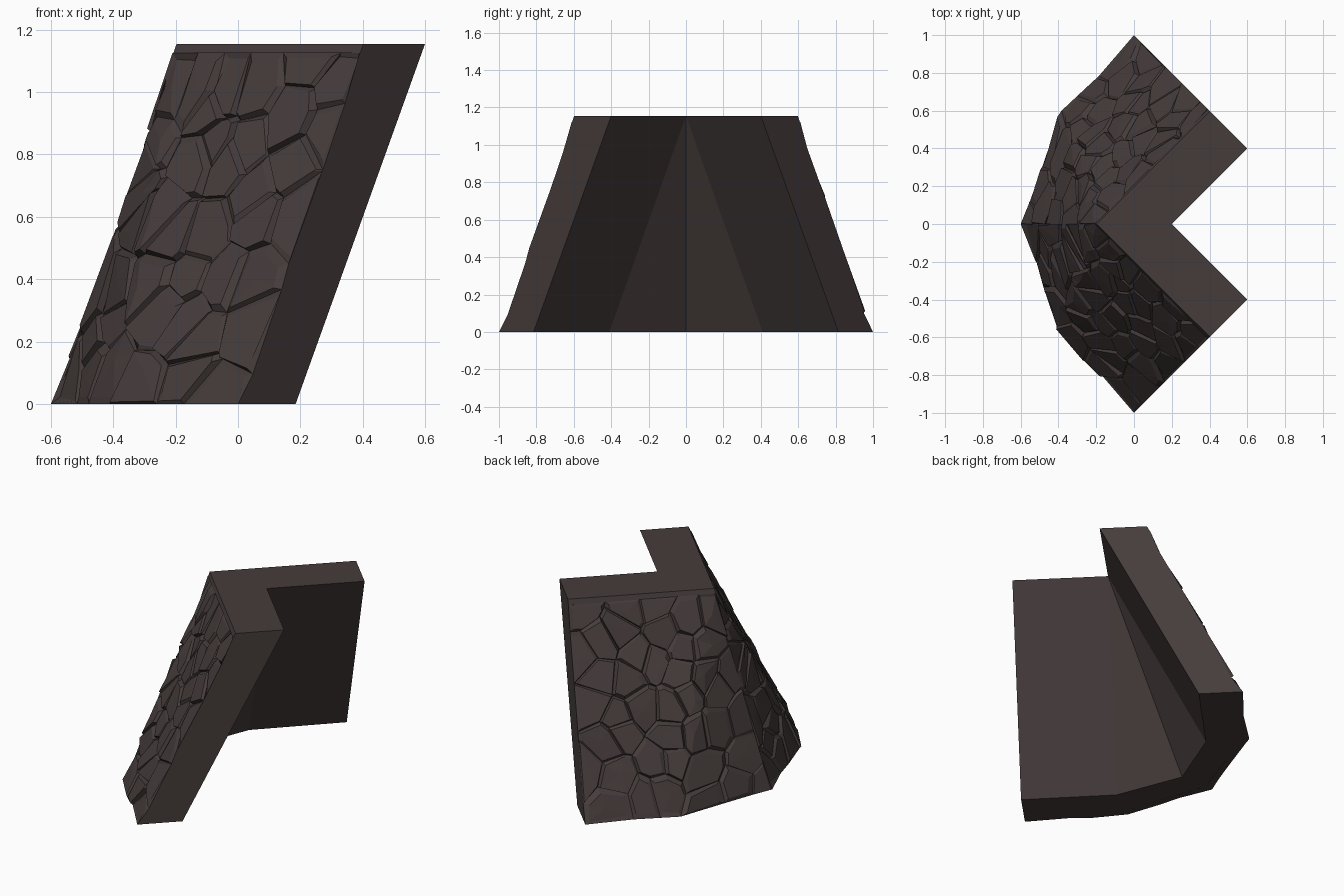
import bpy, bmesh, math, random
from mathutils import Vector

if "Cube" in bpy.data.objects:
    bpy.data.objects.remove(bpy.data.objects["Cube"])

H, R2 = 1.155, math.sqrt(2)
RECESS, U_END, BAND = 0.055, 1 / R2, 0.03

mat = bpy.data.materials.new("dark_stone")
mat.diffuse_color = (0.06, 0.045, 0.044, 1)
mat.use_nodes = True
mat.node_tree.nodes["Principled BSDF"].inputs["Base Color"].default_value = mat.diffuse_color


def finish(bm, name, recalc=True):
    bmesh.ops.remove_doubles(bm, verts=bm.verts, dist=1e-4)
    if recalc:
        bmesh.ops.recalc_face_normals(bm, faces=bm.faces)
    me = bpy.data.meshes.new(name)
    bm.to_mesh(me)
    bm.free()
    me.materials.append(mat)
    ob = bpy.data.objects.new(name, me)
    bpy.context.collection.objects.link(ob)
    return ob


# Sloped L-shaped wall core, outer side recessed behind the stone facing
def build_core():
    bm = bmesh.new()
    r = RECESS / R2
    half = {
        "to": (-0.2 + RECESS, 0, H), "te": (0.4 + r, 0.6 - r, H),
        "ti": (0.2, 0, H), "tj": (0.6, 0.4, H),
        "bo": (-0.6 + RECESS, 0, 0), "bm": (-0.4 + r, 0.6 - r, 0),
        "be": (r, 1 - r, 0),
        "bi": (-0.37, 0, 0), "bk": (-0.21, 0.41, 0), "bj": (0.185, 0.815, 0)}
    faces = ["to te tj ti", "to bo bm", "to bm be te", "te be bj tj",
             "ti tj bj bk", "ti bk bi", "bo bi bk bm", "bm bk bj be"]
    for side in (1, -1):
        v = {k: bm.verts.new((p[0], p[1] * side, p[2])) for k, p in half.items()}
        for f in faces:
            bm.faces.new([v[k] for k in f.split()])
    return finish(bm, "wall_core")


def ridge_u(v):
    return -0.1414 - 0.2828 * (1 - v / H)


def surface(u, v, depth, side):
    """Point on the outer slope: u along the wall, v height, depth inward."""
    k = 1 - v / H
    if u < ridge_u(v) + 1e-4:  # the ridge stays on the mirror plane
        return Vector((-0.2 - 0.4 * k + depth, 0, v))
    flat = 0.1414 + 0.5657 * k
    corner = 0.1414 + 0.2828 * k + (u - ridge_u(v)) * 0.5
    d = min(flat, corner) - depth
    return Vector(((u - d) / R2, (u + d) / R2 * side, v))


def clip(poly, n, c):
    """Keep the part of a 2D polygon where p.n <= c."""
    out = []
    for i, a in enumerate(poly):
        b = poly[(i + 1) % len(poly)]
        da, db = a.dot(n) - c, b.dot(n) - c
        if da <= 0:
            out.append(a)
        if da * db < 0:
            out.append(a.lerp(b, da / (da - db)))
    return out


def borders(p):
    """Which borders of the facing a point lies on."""
    tests = (p.y < 1e-4, p.x > U_END - 1e-4, p.y > H - BAND - 1e-4,
             p.x < ridge_u(p.y) + 1e-4)
    return {i for i, t in enumerate(tests) if t}


def groove(p):
    """Depth of the joint between stones, shared by neighbours."""
    b = borders(p)
    if len(b) > 1:
        return 0.0
    wave = 0.5 + 0.5 * math.sin(p.x * 31 + 1) * math.sin(p.y * 27 + 2)
    return (0.008 if b else 0.022) + 0.014 * wave


# One irregular stone: joint edge, chamfer and a tilted face
def add_stone(bm, poly, side, rng):
    c = sum(poly, Vector((0, 0))) / len(poly)
    tilt = Vector((rng.uniform(-.13, .13), rng.uniform(-.13, .13)))
    lift = rng.uniform(0.002, 0.016)
    scale = rng.uniform(0.76, 0.9)

    def vert(p, depth):
        return bm.verts.new(surface(p.x, p.y, depth, side))

    def face(*vs):
        bm.faces.new(vs[::-1] if side > 0 else vs)

    def depth(p):
        return max(0.0, lift + (p - c).dot(tilt))

    inner = [c + (p - c) * (scale + rng.uniform(-.06, .06)) for p in poly]
    rim = [vert(p, groove(p)) for p in poly]
    top = [vert(p, depth(p)) for p in inner]
    mid = vert(c, depth(c))
    n = len(poly)
    for i in range(n):
        j = (i + 1) % n
        face(rim[i], rim[j], top[j], top[i])
        face(top[i], top[j], mid)
        # close the outer borders back to the core
        if (borders(poly[i]) & borders(poly[j])) - {3}:
            face(vert(poly[i], RECESS), vert(poly[j], RECESS), rim[j], rim[i])


# Stone facing for one wing: irregular cells around jittered seeds
def build_stones(side, seed):
    rng = random.Random(seed)
    bm = bmesh.new()
    cols, rows, vt = 6, 7, H - BAND
    seeds = []
    for r in range(rows):
        for c in range(cols):
            v = vt * (r + 0.5 + rng.uniform(-.42, .42)) / rows
            t = (c + 0.25 + 0.5 * (r % 2) + rng.uniform(-.4, .4)) / cols
            u0 = ridge_u(v)
            seeds.append(Vector((u0 + (U_END - u0) * min(max(t, .02), .98), v)))
    domain = [Vector(p) for p in ((ridge_u(0), 0), (U_END, 0),
                                  (U_END, vt), (ridge_u(vt), vt))]
    for s in seeds:
        poly = domain
        for o in seeds:
            if o is not s and poly:
                n = (o - s).normalized()
                poly = clip(poly, n, ((o + s) / 2).dot(n))
        if len(poly) > 2:
            add_stone(bm, poly, side, rng)
    return finish(bm, "stones_back" if side > 0 else "stones_front", False)


# Smooth coping strip along the top edge of one wing
def build_coping(side):
    bm = bmesh.new()
    v0 = H - BAND
    corners = [(ridge_u(v0), v0), (U_END, v0), (U_END, H), (ridge_u(H), H)]
    front = [bm.verts.new(surface(u, v, 0.003, side)) for u, v in corners]
    back = [bm.verts.new(surface(u, v, RECESS, side)) for u, v in corners]
    bm.faces.new(front)
    bm.faces.new(back)
    for i in range(4):
        j = (i + 1) % 4
        bm.faces.new((front[i], front[j], back[j], back[i]))
    return finish(bm, "coping_back" if side > 0 else "coping_front")


build_core()
for side, seed in ((1, 4), (-1, 11)):
    build_stones(side, seed)
    build_coping(side)
